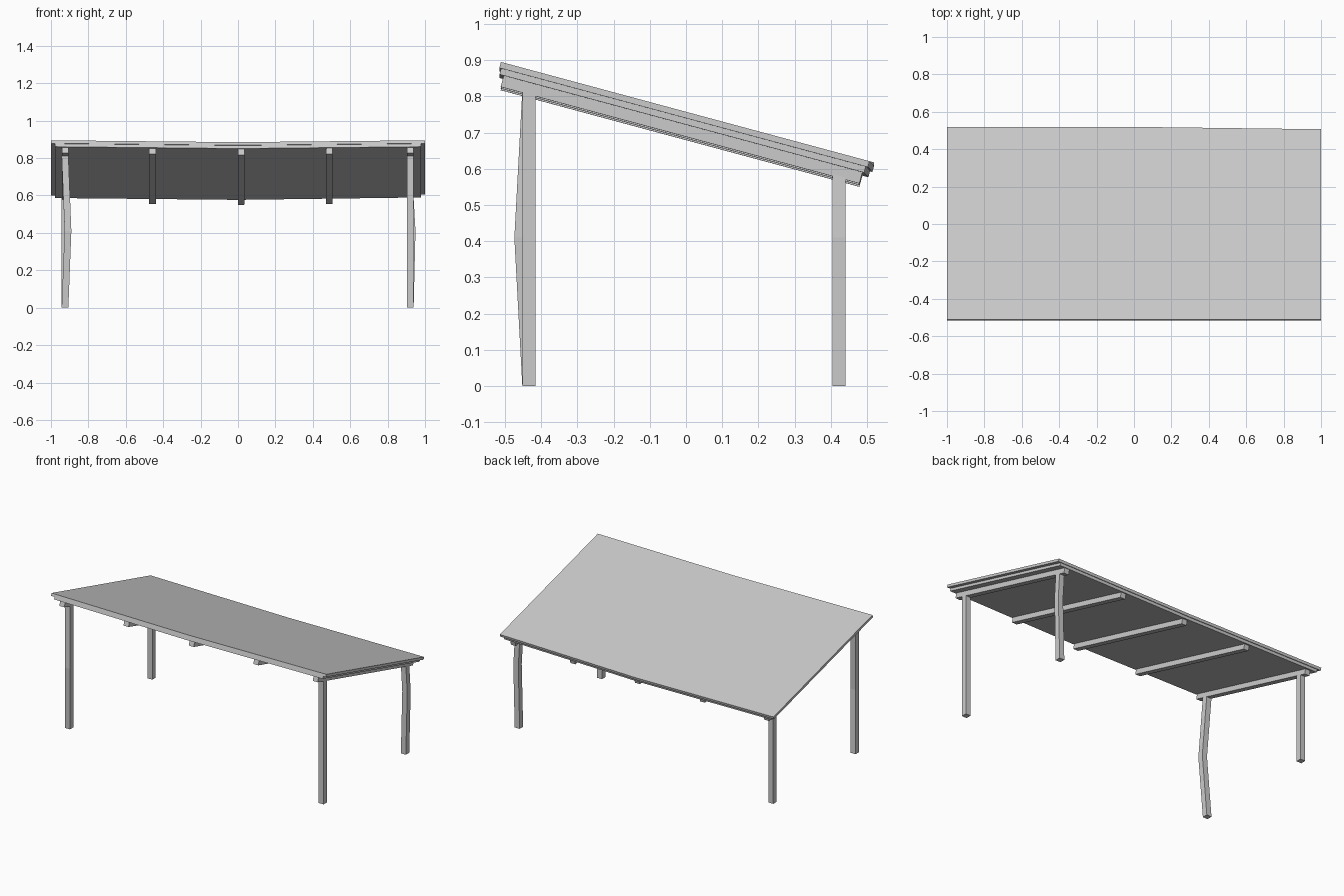
import bpy
import bmesh

cube = bpy.data.objects.get("Cube")
if cube:
    bpy.data.objects.remove(cube, do_unlink=True)

grey = bpy.data.materials.new("weathered_grey")
grey.use_nodes = True
GREY = (0.6, 0.6, 0.6, 1)
grey.diffuse_color = GREY
grey.node_tree.nodes["Principled BSDF"].inputs["Base Color"].default_value = GREY

COS, SIN = 0.9655, 0.26     # roof pitch
SAG = 0.01                  # dip at mid span


def roof_point(x, s, t):
    """Point at distance s down the slope and depth t below the roof top."""
    dip = SAG * (1 - abs(x))
    return (x, -0.511 + s * COS - t * SIN, 0.895 - s * SIN - t * COS - dip)


def loft(name, rings):
    """Join a row of four-cornered rings into a closed solid."""
    bm = bmesh.new()
    rows = [[bm.verts.new(p) for p in ring] for ring in rings]
    for a, b in zip(rows, rows[1:]):
        for i in range(4):
            j = (i + 1) % 4
            bm.faces.new((a[i], a[j], b[j], b[i]))
    bm.faces.new(rows[0])
    bm.faces.new(rows[-1])
    bmesh.ops.recalc_face_normals(bm, faces=bm.faces)
    mesh = bpy.data.meshes.new(name)
    bm.to_mesh(mesh)
    bm.free()
    mesh.materials.append(grey)
    obj = bpy.data.objects.new(name, mesh)
    bpy.context.collection.objects.link(obj)


def roof_part(name, xs, s0, ends, t0, t1):
    """Sloping board with one cross-section per x and its own lower end."""
    loft(name, [[roof_point(x, s0, t0), roof_point(x, e, t0),
                 roof_point(x, e, t1), roof_point(x, s0, t1)]
                for x, e in zip(xs, ends)])


# Roof sheet and the smaller deck beneath it
roof_part("roof_sheet", (-1, 0, 1), 0, (1.067, 1.067, 1.054), 0, 0.017)
roof_part("roof_deck", (-0.978, 0, 0.978), 0.005, (1.06, 1.06, 1.048), 0.017, 0.034)

# Rafters
for i, x in enumerate((-0.924, -0.457, 0.018, 0.488, 0.921)):
    roof_part(f"rafter_{i + 1}", (x - 0.018, x + 0.018), 0.017, (1.043, 1.043),
              0.034, 0.066)


def post(name, x, y, bend_x=0, bend_y=0):
    """Square post, bowed at mid height, with its top cut to the roof pitch."""
    h = 0.018
    corners = [(-h, -h), (h, -h), (h, h), (-h, h)]
    slope = SIN / COS
    top = 0.833 - slope * (y + 0.511) - SAG * (1 - abs(x))
    loft(name, [
        [(x + a, y + b, 0) for a, b in corners],
        [(x + a + bend_x, y + b + bend_y, 0.41) for a, b in corners],
        [(x + a, y + b, top - slope * b) for a, b in corners]])


# Posts, two of them warped
post("front_right_post", -0.925, -0.434, 0.016, -0.022)
post("front_left_post", 0.921, -0.434)
post("back_right_post", -0.925, 0.422)
post("back_left_post", 0.921, 0.422, 0.01)
